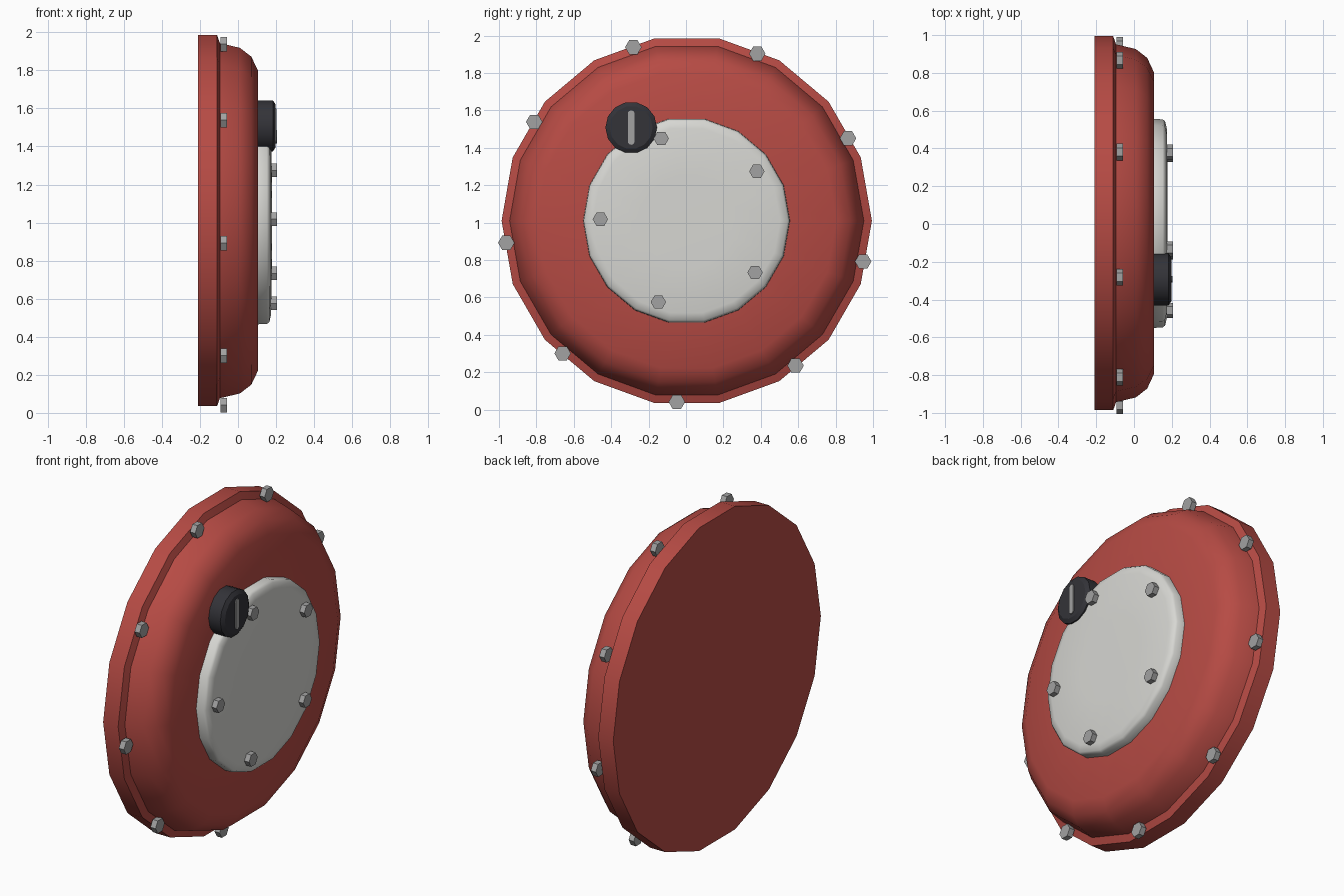
import bpy, bmesh, math
from math import cos, sin, pi, radians

if "Cube" in bpy.data.objects:
    bpy.data.objects.remove(bpy.data.objects["Cube"])

CZ = 1.01  # height of the wheel axis


def material(name, rgb):
    m = bpy.data.materials.new(name)
    m.diffuse_color = (*rgb, 1)
    m.use_nodes = True
    m.node_tree.nodes["Principled BSDF"].inputs["Base Color"].default_value = m.diffuse_color
    return m


RED = material("red paint", (0.47, 0.070, 0.058))
WHITE = material("off white", (0.68, 0.68, 0.65))
BLACK = material("dark plastic", (0.033, 0.033, 0.040))
STEEL = material("grey steel", (0.36, 0.36, 0.36))


def finish(name, bm, mat, smooth=None):
    bmesh.ops.recalc_face_normals(bm, faces=bm.faces)
    me = bpy.data.meshes.new(name)
    bm.to_mesh(me)
    bm.free()
    me.materials.append(mat)
    ob = bpy.data.objects.new(name, me)
    bpy.context.collection.objects.link(ob)
    if smooth:
        bpy.ops.object.select_all(action='DESELECT')
        ob.select_set(True)
        bpy.context.view_layer.objects.active = ob
        bpy.ops.object.shade_smooth_by_angle(angle=radians(smooth))
    return ob


def turned(name, profile, sides, mat, y=0.0, z=CZ, smooth=None):
    """Revolve (x, radius) points about an axis along x; both ends capped."""
    bm = bmesh.new()
    rings = [[bm.verts.new((x, y + r * cos(2 * pi * i / sides), z + r * sin(2 * pi * i / sides)))
              for i in range(sides)] for x, r in profile]
    for a, b in zip(rings, rings[1:]):
        for i in range(sides):
            j = (i + 1) % sides
            bm.faces.new((a[i], a[j], b[j], b[i]))
    bm.faces.new(rings[0])
    bm.faces.new(rings[-1])
    return finish(name, bm, mat, smooth)


# flanged round body
turned("body", [(-0.21, 0.99), (-0.11, 0.99), (-0.095, 0.947), (0.01, 0.922),
                (0.07, 0.875), (0.105, 0.80), (0.106, 0.4)], 18, RED, y=0.004, smooth=35)

# domed cover plate
turned("cover_plate", [(0.10, 0.553), (0.152, 0.551), (0.165, 0.54), (0.174, 0.50), (0.178, 0.25)],
       18, WHITE, y=0.003, smooth=40)

# rotary knob with rounded pointer bar
KY, KZ = -0.293, 1.508
turned("knob", [(0.10, 0.138), (0.183, 0.138), (0.198, 0.115)], 14, BLACK, KY, KZ, smooth=30)
bm = bmesh.new()
outline = []
for side in (1, -1):
    for k in range(7):
        a = pi * k / 6 + (0 if side == 1 else pi)
        outline.append((KY + 0.018 * cos(a), KZ + side * 0.074 + 0.018 * sin(a)))
face = bm.faces.new([bm.verts.new((0.19, y, z)) for y, z in outline])
ext = bmesh.ops.extrude_face_region(bm, geom=[face])
bmesh.ops.translate(bm, vec=(0.013, 0, 0), verts=[v for v in ext["geom"] if isinstance(v, bmesh.types.BMVert)])
finish("knob_pointer", bm, STEEL)


# rings of hexagonal bolts
def bolt_ring(name, count, start, radius, x0, x1, size):
    for k in range(count):
        a = radians(start) + 2 * pi * k / count
        turned(f"{name}_{k + 1}", [(x0, size), (x1, size)], 6, STEEL,
               0.002 + radius * cos(a), CZ + radius * sin(a))


bolt_ring("flange_bolt", 9, 27, 0.97, -0.092, -0.058, 0.044)
bolt_ring("cover_bolt", 5, 35, 0.46, 0.17, 0.206, 0.041)
